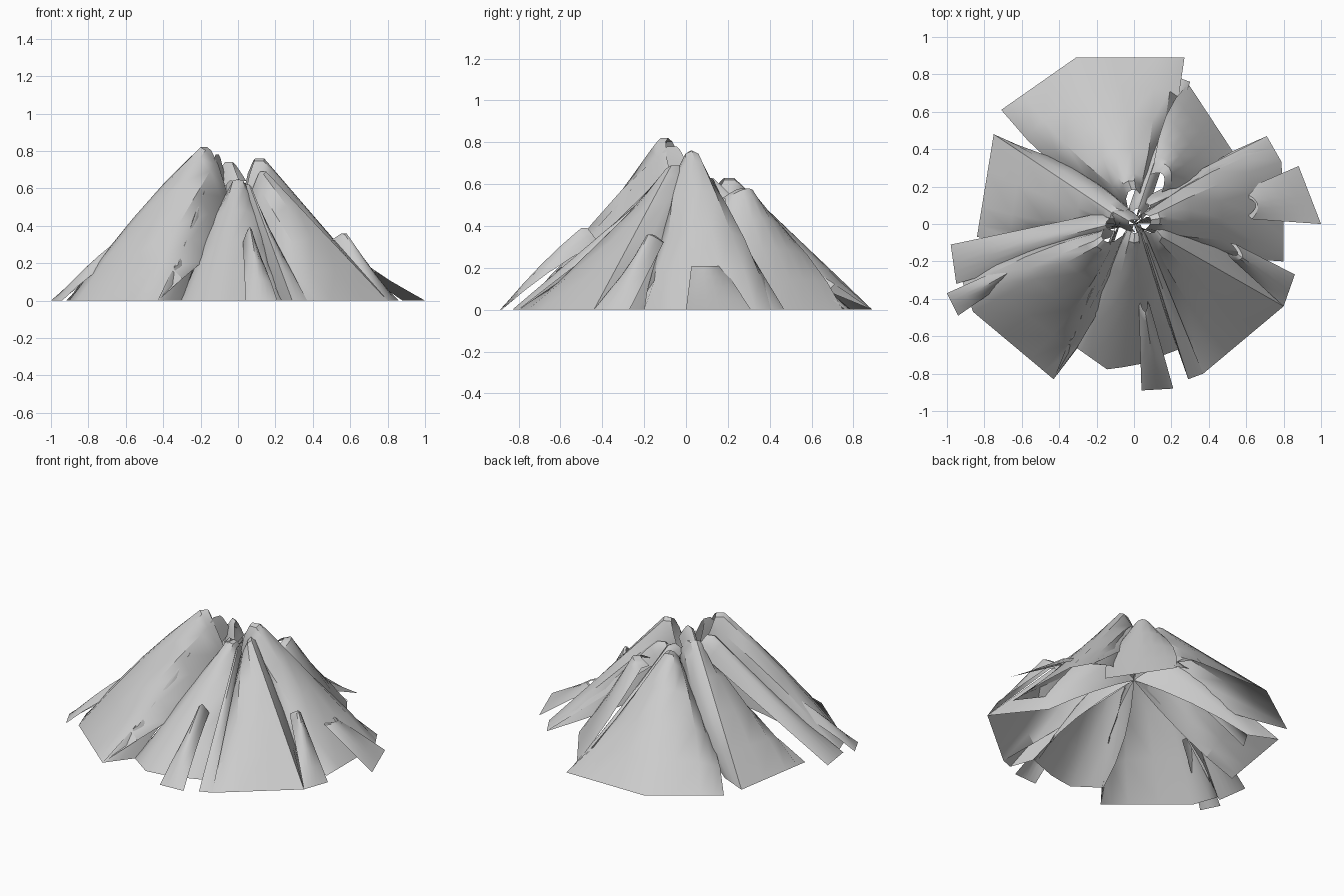
import bpy
from mathutils import Vector

if "Cube" in bpy.data.objects:
    bpy.data.objects.remove(bpy.data.objects["Cube"])


def along(points, u):
    # point at fraction u along an evenly weighted polyline
    f = u * (len(points) - 1)
    i = min(int(f), len(points) - 2)
    return Vector(points[i]).lerp(Vector(points[i + 1]), f - i)


def flank(name, base, peak, width, drop, sag=0.0, cap=0.05, foot=(0, 0, 0.35), spread=0.05):
    """Open sheet lofted from a base outline to an arched top; its side edges run in to foot."""
    base = [(x, y, 0) for x, y in base]
    peak = Vector(peak)
    out = (Vector(base[0]) + Vector(base[-1])) / 2 - peak
    out.z = 0
    out.normalize()
    side = Vector((base[-1][0] - base[0][0], base[-1][1] - base[0][1], 0)).normalized()
    across = [-1, -0.88, -0.7, -0.35, 0, 0.35, 0.7, 0.88, 1]
    n = len(across)
    top, lid = [], []
    for s in across:
        k = abs(s) ** 8 if foot else 0
        p = peak + side * width * s - out * 0.06 * s * s
        p.z -= drop * s * s
        if foot:
            p = p.lerp(Vector(foot), k)
        top.append(p)
        # small lid leaning towards the centre
        lid.append(p - (out * cap + side * width * 0.3 * s) * (1 - k))
    verts, faces = [], []
    for t in (0, 0.25, 0.5, 0.75, 0.94, 1):
        for s, q in zip(across, top):
            p = along(base, (s + 1) / 2).lerp(q, t)
            p += side * spread * s * 4 * t * (1 - t)
            p.z = max(p.z - sag * 4 * t * (1 - t), 0)
            verts.append(p)
    verts += lid
    for r in range(6):
        for c in range(n - 1):
            a = r * n + c
            faces.append((a, a + 1, a + n + 1, a + n))
    me = bpy.data.meshes.new(name)
    me.from_pydata([tuple(v) for v in verts], [], faces)
    ob = bpy.data.objects.new(name, me)
    bpy.context.collection.objects.link(ob)
    bpy.context.view_layer.objects.active = ob
    ob.select_set(True)
    bpy.ops.object.shade_smooth_by_angle(angle=0.6)
    ob.select_set(False)


def ridge(name, base, peak, width, drop):
    flank(name, base, peak, width, drop, foot=None, spread=0)


# broad flanks, anticlockwise from the front
flank("front_flank", [(-.31, -.66), (-.14, -.78), (.03, -.75), (.24, -.67)], (0, -.1, .65), .08, .08)
flank("front_right_flank", [(.37, -.80), (.80, -.44), (.56, -.14)], (.15, -.07, .69), .09, .12)
flank("right_flank", [(.80, -.20), (.80, .1), (.79, .33), (.71, .47)], (.14, .03, .76), .09, .12)
flank("back_right_flank", [(.54, .37), (.29, .75)], (.19, .30, .58), .08, .05, foot=None)
flank("back_flank", [(.27, .89), (-.31, .89), (-.71, .61)], (-.03, .23, .63), .09, .08)
flank("left_back_flank", [(-.57, .40), (-.75, .48), (-.84, -.07)], (-.12, .06, .68), .09, .12)
flank("left_front_flank", [(-.92, -.3), (-.86, -.47), (-.43, -.83)], (-.2, -.12, .82), .09, .14, -.04)

# narrow ridges lying between the flanks
ridge("front_left_ridge", [(-.43, -.83), (-.30, -.66)], (-.12, -.09, .78), .04, .14)
ridge("front_right_ridge", [(.23, -.66), (.29, -.83), (.37, -.80)], (.06, -.1, .62), .05, .06)
ridge("left_ridge", [(-.95, -.32), (-.98, -.11)], (-.2, -.02, .70), .07, .1)
ridge("back_left_ridge", [(-.57, .40), (-.64, .28)], (-.07, .04, .74), .05, .1)
ridge("back_right_ridge", [(.30, .76), (.22, .79)], (.04, .13, .63), .05, .06)
ridge("right_back_ridge", [(.79, .33), (.71, .47)], (.13, .12, .63), .05, .08)

# small loose slabs around the foot
flank("right_slab", [(1.0, 0), (.88, .31)], (.66, .11, .21), .08, .0, 0, .01, None, 0)
flank("front_right_slab", [(.80, -.44), (.86, -.27)], (.58, -.18, .36), .04, .04, 0, .03, None, 0)
flank("front_slab", [(.04, -.89), (.21, -.88)], (.065, -.5, .39), .03, .08, -.02, .03, None, 0)
flank("left_slab", [(-1.0, -.37), (-.94, -.49)], (-.67, -.26, .30), .03, .05, -.02, .03, None, 0)
